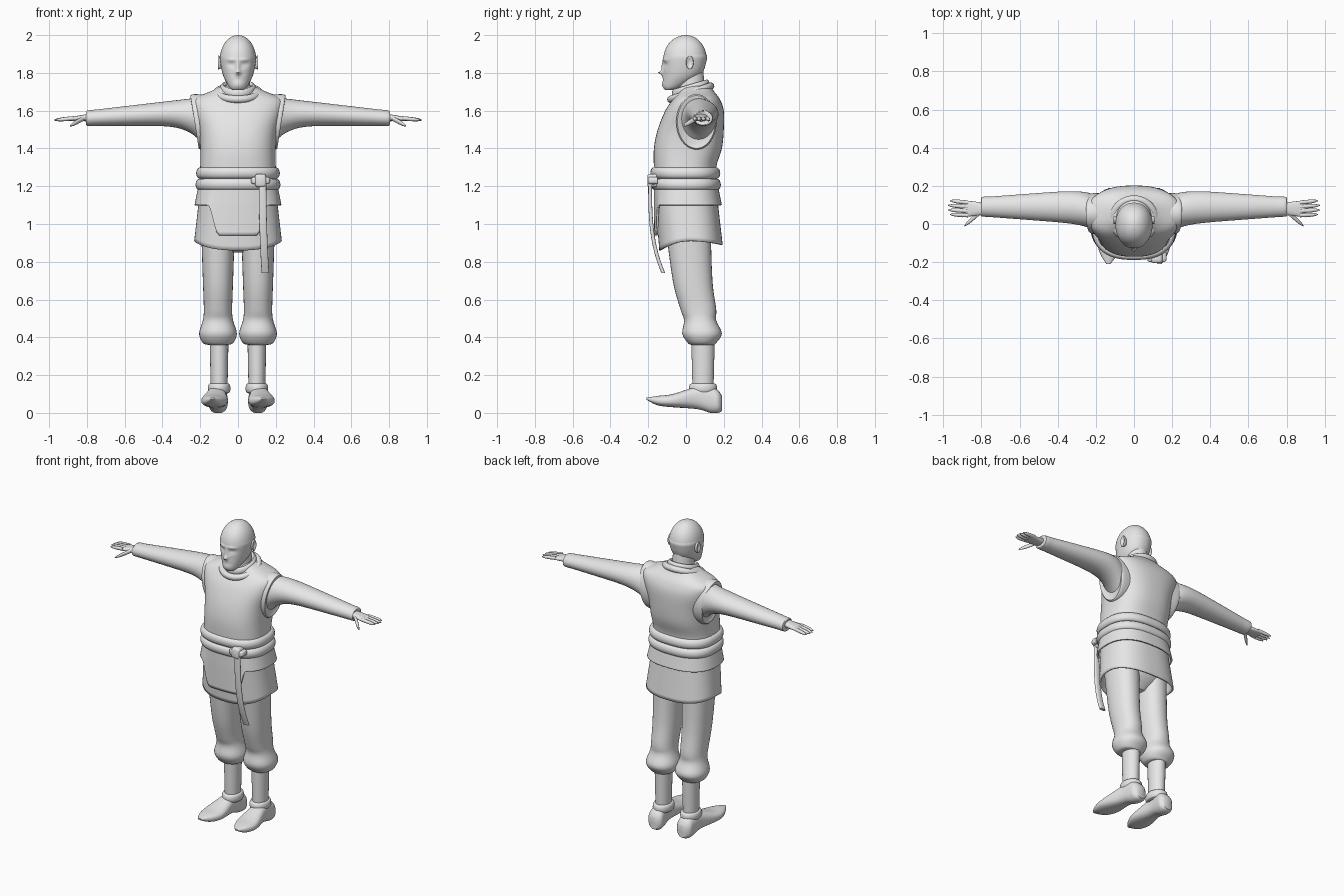
import bpy, bmesh
from math import sin, cos, pi, exp, radians
from mathutils import Vector

if "Cube" in bpy.data.objects:
    bpy.data.objects.remove(bpy.data.objects["Cube"])

GREY = (0.8, 0.8, 0.8, 1)
clay = bpy.data.materials.new("plain grey")
clay.use_nodes = True
clay.diffuse_color = GREY
clay.node_tree.nodes["Principled BSDF"].inputs["Base Color"].default_value = GREY
SIDES = (("left", 1), ("right", -1))
SQUARISH = 2.5


def finish(name, bm, side=1, angle=45):
    """Turn a bmesh into a smooth shaded object, mirrored to -x if asked."""
    for vert in bm.verts:
        vert.co.x *= side
    bmesh.ops.recalc_face_normals(bm, faces=bm.faces)
    mesh = bpy.data.meshes.new(name)
    bm.to_mesh(mesh)
    bm.free()
    mesh.materials.append(clay)
    obj = bpy.data.objects.new(name, mesh)
    bpy.context.collection.objects.link(obj)
    bpy.ops.object.select_all(action="DESELECT")
    obj.select_set(True)
    bpy.context.view_layer.objects.active = obj
    bpy.ops.object.shade_smooth_by_angle(angle=radians(angle))
    return obj


def ring(start, end, half):
    """Cross-section: start and end close one axis, half is the other half axis."""
    start, end = Vector(start), Vector(end)
    return (start + end) / 2, Vector(half), (end - start) / 2


def flat(z, width, front, back, x=0):
    return ring((x, front, z), (x, back, z), (width, 0, 0))


def upright(y, width, low, high, x=0):
    return ring((x, y, low), (x, y, high), (width, 0, 0))


def across(x, y, z, depth, height, lean=0):
    return ring((x - lean, y, z - height), (x + lean, y, z + height), (0, depth, 0))


def curve(p, q, r, s, t):
    return q + ((r - p) + ((p * 2 - q * 5 + r * 4 - s) + (q * 3 - p - r * 3 + s) * t) * t) * t / 2


def power(value, n):
    return (1 if value > 0 else -1) * abs(value) ** (2 / n)


def skin(rows, caps=True):
    """Join rows of points into a tube."""
    bm = bmesh.new()
    rows = [[bm.verts.new(point) for point in row] for row in rows]
    for lower, upper in zip(rows, rows[1:]):
        for i in range(len(lower)):
            bm.faces.new((lower[i - 1], lower[i], upper[i], upper[i - 1]))
    if caps:
        bm.faces.new(rows[0])
        bm.faces.new(rows[-1])
    return bm


def loft(rings, seg=32, sub=4, n=2.0):
    """Skin a smooth tube through the cross-sections."""
    full, last = [], len(rings) - 1
    for i in range(last):
        four = [rings[max(0, min(last, i + k))] for k in (-1, 0, 1, 2)]
        for k in range(sub):
            full.append([curve(*parts, k / sub) for parts in zip(*four)])
    full.append(rings[-1])
    angles = [2 * pi * i / seg for i in range(seg)]
    return skin([[centre + u * power(cos(a), n) + v * power(sin(a), n) for a in angles]
                 for centre, u, v in full])


def turn(steps, total):
    return [total * k / steps for k in range(steps + 1)]


# Torso outline: height, half width, front, back
BODY = [(.84, .24, -.14, .2), (1.1, .21, -.16, .17), (1.3, .2, -.17, .16), (1.4, .2, -.17, .19),
        (1.5, .21, -.15, .2), (1.6, .24, -.11, .2), (1.66, .24, -.07, .18),
        (1.7, .15, -.04, .15), (1.73, .09, -.02, .13)]


def body(z, off=0.0):
    """Torso cross-section at a height, grown outward by off."""
    for lower, upper in zip(BODY, BODY[1:]):
        if z <= upper[0]:
            break
    t = (z - lower[0]) / (upper[0] - lower[0])
    width, front, back = (p + (q - p) * t for p, q in zip(lower[1:], upper[1:]))
    return flat(z, width + off, front - off, back + off)


def drape(name, top, hem, off, flare):
    """Hanging cloth whose lower edge follows hem(x, y)."""
    rows = []
    for t in turn(14, 1):
        row = []
        for a in turn(96, 2 * pi)[:-1]:
            x, y = power(cos(a), SQUARISH), power(sin(a), SQUARISH)
            centre, u, v = body(top + (hem(x, y) - top) * t, off + flare * t)
            row.append(centre + u * x + v * y)
        rows.append(row)
    cloth = finish(name, skin(rows, caps=False))
    mod = cloth.modifiers.new("thickness", "SOLIDIFY")
    mod.thickness, mod.offset = 0.01, -1


def lower_hem(x, y):
    return .91 - (.05 if y < 0 else .02) * y * y


def upper_hem(x, y):
    apron = max(0, min(1, (.7 - abs(x)) / .3)) if y < 0 else 0
    return 1.1 - .16 * apron * apron * (3 - 2 * apron)


# Vest and skirt tiers
finish("vest", loft([body(1.2)] + [body(row[0]) for row in BODY[2:]], 64, 4, SQUARISH))
drape("lower_skirt", 1.2, lower_hem, 0, 0)
drape("upper_skirt", 1.2, upper_hem, .005, .015)

# Belt bands, hanging tail and knot
for label, height in (("upper", 1.27), ("lower", 1.21)):
    band = [body(height - .03 * cos(a), .02 * sin(a)) for a in turn(8, pi)]
    finish(label + "_belt", loft(band, 64, 1, SQUARISH))
strap = []
for t in turn(8, 1):
    swing = .07 * t ** 3 - .19
    strap.append(flat(1.22 - .48 * t, .02, swing - .01, swing + .01, .13 + .015 * t * t))
finish("belt_tail", loft(strap, 16, 2, 3))


def pad(name, x, z, width, height, front):
    """Rounded block on the front of the belt."""
    sizes = [(front + .05, 1), (front + .01, 1), (front, .7)]
    finish(name, loft([upright(y, width * s, z - height * s, z + height * s, x)
                       for y, s in sizes], 24, 3, 4))


pad("belt_knot", .12, 1.23, .03, .035, -.205)
pad("belt_loop", .12, 1.23, .05, .02, -.2)


# Neckline, collar and neck
def neck_band(name, width, front, low, back, high, thick, tall):
    rings = []
    for a in turn(12, 2 * pi):
        grow, lift = -thick * cos(a), tall * sin(a)
        rings.append(ring((0, front - grow, low + lift), (0, back + grow, high + lift),
                          (width + grow, 0, 0)))
    finish(name, loft(rings, 48, 1))


neck_band("neckline", .11, -.08, 1.66, .13, 1.73, .02, .02)
neck_band("collar", .08, -.06, 1.69, .11, 1.74, .015, .025)
finish("neck", loft([flat(1.64, .07, -.05, .11), flat(1.82, .06, -.04, .09)]))

# Head: jaw rows and a rounded dome, with the face shaped by soft bumps
JAW = [(1.71, .03, -.11, -.07), (1.73, .05, -.12, -.01), (1.79, .08, -.12, .08)]
# Face bumps: x, height, width, tallness, depth
FACE = {"bridge": (0, 1.83, .01, .03, .01), "nose": (0, 1.8, .015, .01, .025),
        "socket": (.035, 1.845, .02, .01, -.014), "eye": (.035, 1.845, .01, .006, .007),
        "brow": (.035, 1.87, .03, .008, .007), "moustache": (0, 1.776, .03, .006, .006),
        "mouth": (0, 1.766, .02, .003, -.005), "beard": (0, 1.74, .03, .02, .006)}
dome = [flat(1.87 + .13 * sin(a), .096 * max(cos(a), .04), -.12 * max(cos(a), .04),
             .11 * max(cos(a), .04)) for a in turn(7, pi / 2)]
head = loft([flat(*row) for row in JAW] + dome, 112, 7, 2.15)
for vert in head.verts:
    if vert.co.y < -.03:
        x, z = abs(vert.co.x), vert.co.z
        vert.co.y -= sum(depth * exp(-((x - fx) / wide) ** 2 - ((z - fz) / tall) ** 2)
                         for fx, fz, wide, tall, depth in FACE.values())
finish("head", head, angle=60)


# Arms
def sleeve_rings():
    rings = []
    for t in turn(12, 1):
        flare = (1 - t) ** 10
        top, bottom = 1.67 - .07 * t, 1.52 - .12 * flare
        rings.append(across(.2 + .6 * t - .02 * flare, .09 - .04 * flare, (top + bottom) / 2,
                            .05 + .045 * (1 - t), (top - bottom) / 2, .02 * flare))
    return rings + [across(.8, .08, 1.56, .03, .025)]


def finger(root, tip, radius):
    root, tip = Vector(root), Vector(tip)
    up, flank = Vector((0, 0, radius)), Vector((0, radius, 0))
    return loft([(root.lerp(tip, t), flank * (1 - t ** 5 * .8), up * (1 - t ** 5 * .8))
                 for t in turn(8, 1)], 12, 1)


for label, side in SIDES:
    finish(label + "_sleeve", loft(sleeve_rings(), 32, 3), side)
    rim = [across(x, .055, 1.54, .1 + grow, .14 + grow, .022)
           for x, grow in ((.16, .005), (.21, .007), (.23, 0), (.225, -.02))]
    finish(label + "_armhole", loft(rim, 40, 3), side)
    palm = [across(.77 + .13 * t, .08, 1.565 - .01 * t, .03 + .015 * t, .022 - .013 * t)
            for t in turn(6, 1)]
    finish(label + "_palm", loft(palm, 24, 1, SQUARISH), side)
    for i in range(4):
        root = (.87, .112 - .022 * i, 1.56)
        tip = (.98 - .01 * abs(i - 1.5), .122 - .024 * i, 1.55)
        finish(f"{label}_finger_{i + 1}", finger(root, tip, .011), side)
    finish(label + "_thumb", finger((.815, .055, 1.56), (.89, -.01, 1.52), .013), side)
    # Ear
    ear = [across(x, .02, 1.855, .02 * s, .036 * s) for x, s in
           ((.08, .7), (.095, .95), (.105, 1), (.107, .8), (.1, .4))]
    finish(label + "_ear", loft(ear, 20, 2), side)

# Trousers: height, half width, front, back
TROUSER = [(1, .09, -.11, .13), (.7, .08, -.07, .14), (.55, .075, -.03, .16), (.49, .08, -.01, .16),
           (.42, .1, -.02, .19), (.37, .08, .01, .16), (.36, .05, .03, .15)]
# Shoe: y, half width, bottom, top
SHOE = [(.19, .03, .01, .09), (.17, .05, 0, .12), (.13, .05, 0, .14), (.06, .05, .02, .14),
        (-.07, .07, .03, .1), (-.15, .05, .04, .09), (-.21, .01, .07, .08)]


def ankle(z, radius):
    return flat(z, radius, .09 - radius * 1.25, .09 + radius * 1.25, .1)


finish("hips", loft([flat(1.05, .19, -.12, .14), flat(.93, .19, -.1, .13),
                     flat(.85, .06, -.03, .07)], 48, 4))
for label, side in SIDES:
    thigh = [flat(*row, .106) for row in TROUSER]
    finish(label + "_trouser", loft(thigh, 32, 4, 2.2), side)
    shin = [ankle(.4 - .3 * t, .05 - .006 * t) for t in turn(4, 1)]
    finish(label + "_shin", loft(shin, 24, 2), side)
    shoe = [upright(*row, .118 - .08 * row[0]) for row in SHOE]
    finish(label + "_shoe", loft(shoe, 32, 4, SQUARISH), side)
    cuff = [ankle(.13 - .025 * cos(a), .05 + .01 * sin(a)) for a in turn(8, pi)]
    finish(label + "_shoe_cuff", loft(cuff, 32, 1), side)
